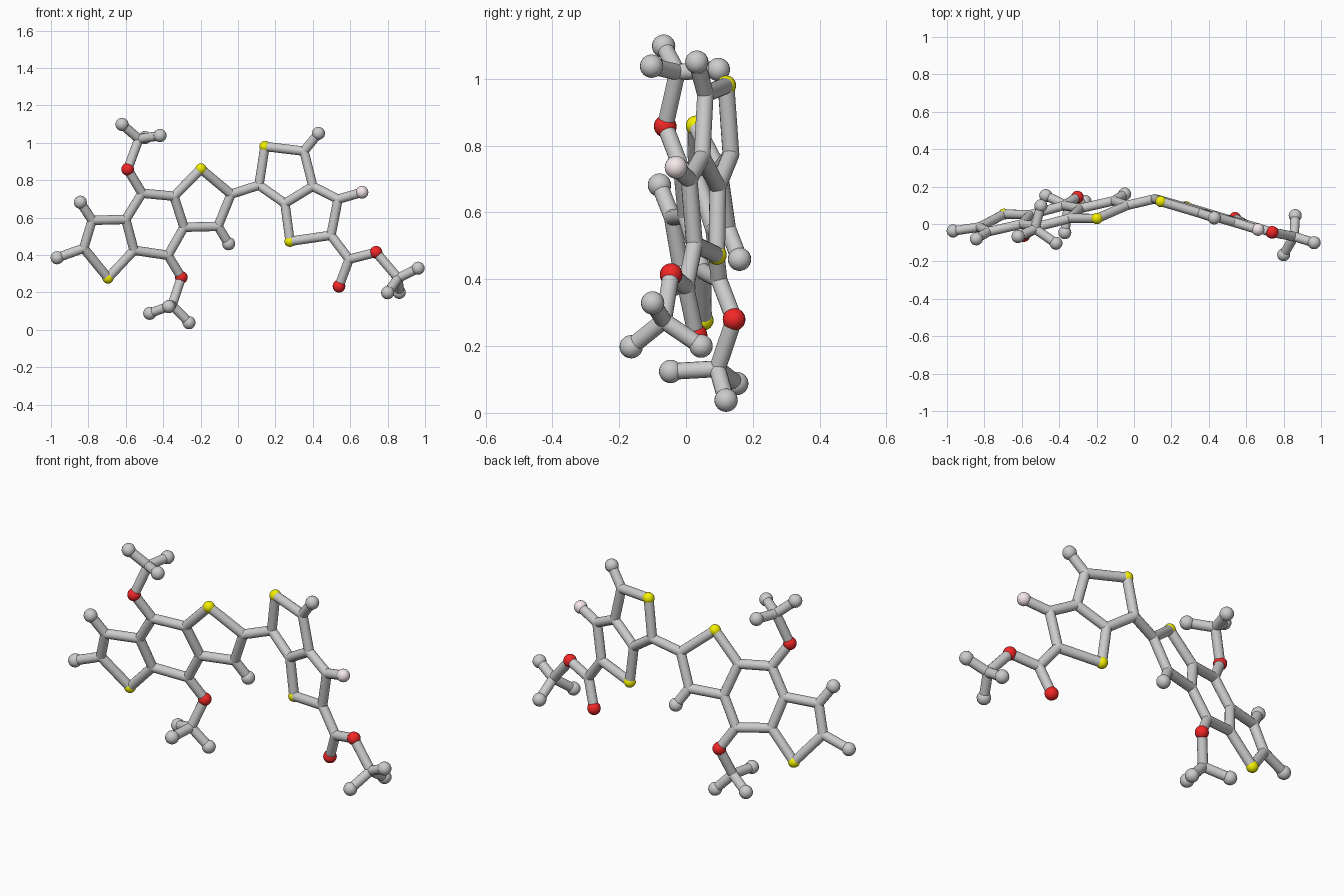
import bpy
from mathutils import Vector

if "Cube" in bpy.data.objects:
    bpy.data.objects.remove(bpy.data.objects["Cube"])

STICK = 0.025
RADIUS = {"C": STICK, "H": 0.035, "S": 0.03, "O": 0.034, "F": 0.034}
NAMES = {"C": "carbon_joint", "H": "hydrogen_ball", "S": "sulfur_ball",
         "O": "oxygen_ball", "F": "fluorine_ball"}
COLORS = {"S": (0.9, 0.87, 0.0, 1), "O": (0.9, 0.02, 0.02, 1), "F": (0.92, 0.8, 0.82, 1)}


# Each flat ring system lies in a slightly tilted plane
def left_plane(x, z):
    return 0.041 + 0.235 * (x + 0.445) - 0.24 * (z - 0.57)


def right_plane(x, z):
    return 0.092 - 0.3 * (x - 0.278) - 0.024 * (z - 0.473)


left = {
    "C": [(-.825, .436), (-.78, .585), (-.60, .59), (-.556, .425), (-.513, .73),
          (-.342, .714), (-.289, .548), (-.374, .398), (-.037, .725), (-.107, .553)],
    "H": [(-.967, .385), (-.843, .682), (-.05, .46)],
    "S": [(-.695, .277), (-.198, .86)],
    "O": [(-.59, .858), (-.303, .28)],
}
right = {
    "C": [(.112, .773), (.353, .955), (.40, .767), (.251, .676), (.497, .505),
          (.535, .698), (.594, .377)],
    "H": [(.43, 1.05)],
    "S": [(.144, .98), (.278, .473)],
    "O": [(.738, .414)],
    "F": [(.663, .735)],
}
atoms = []
for group, plane in ((left, left_plane), (right, right_plane)):
    for kind, points in group.items():
        atoms += [(kind, Vector((x, plane(x, z), z))) for x, z in points]

# Carbonyl oxygen and the three methyl groups (centre carbon, then three ends)
atoms.append(("O", Vector((.54, .03, .233))))
methyls = [
    [(-.53, -.026, 1.02), (-.62, -.067, 1.098), (-.417, -.103, 1.038), (-.498, .097, 1.028)],
    [(-.352, .094, .132), (-.472, .152, .088), (-.262, .12, .038), (-.37, -.046, .124)],
    [(.856, -.067, .276), (.963, -.10, .329), (.80, -.164, .198), (.862, .045, .2)],
]
for m in methyls:
    atoms += [("C" if i == 0 else "H", Vector(p)) for i, p in enumerate(m)]


# Atom balls, one shared mesh per kind
meshes = {}


def add_ball(kind, pos):
    if kind not in meshes:
        bpy.ops.mesh.primitive_uv_sphere_add(segments=20, ring_count=12,
                                             radius=RADIUS[kind], location=pos)
        ob = bpy.context.object
        bpy.ops.object.shade_smooth()
        if kind in COLORS:
            mat = bpy.data.materials.new(NAMES[kind])
            mat.diffuse_color = COLORS[kind]
            mat.use_nodes = True
            mat.node_tree.nodes["Principled BSDF"].inputs["Base Color"].default_value = mat.diffuse_color
            ob.data.materials.append(mat)
        meshes[kind] = ob.data
    else:
        ob = bpy.data.objects.new(NAMES[kind], meshes[kind])
        ob.location = pos
        bpy.context.collection.objects.link(ob)
    ob.name = NAMES[kind]


for kind, pos in atoms:
    add_ball(kind, pos)


# Bond sticks between every pair of neighbouring atoms
def add_stick(a, b):
    d = b - a
    bpy.ops.mesh.primitive_cylinder_add(vertices=16, radius=STICK, depth=d.length,
                                        location=(a + b) / 2,
                                        rotation=d.to_track_quat("Z", "Y").to_euler())
    ob = bpy.context.object
    ob.name = "bond_stick"
    bpy.ops.object.shade_smooth_by_angle()


for i, (ka, a) in enumerate(atoms):
    for kb, b in atoms[i + 1:]:
        if ka == kb == "H":
            continue
        limit = 0.18 if "H" in (ka, kb) else 0.24
        if (b - a).length < limit:
            add_stick(a, b)
